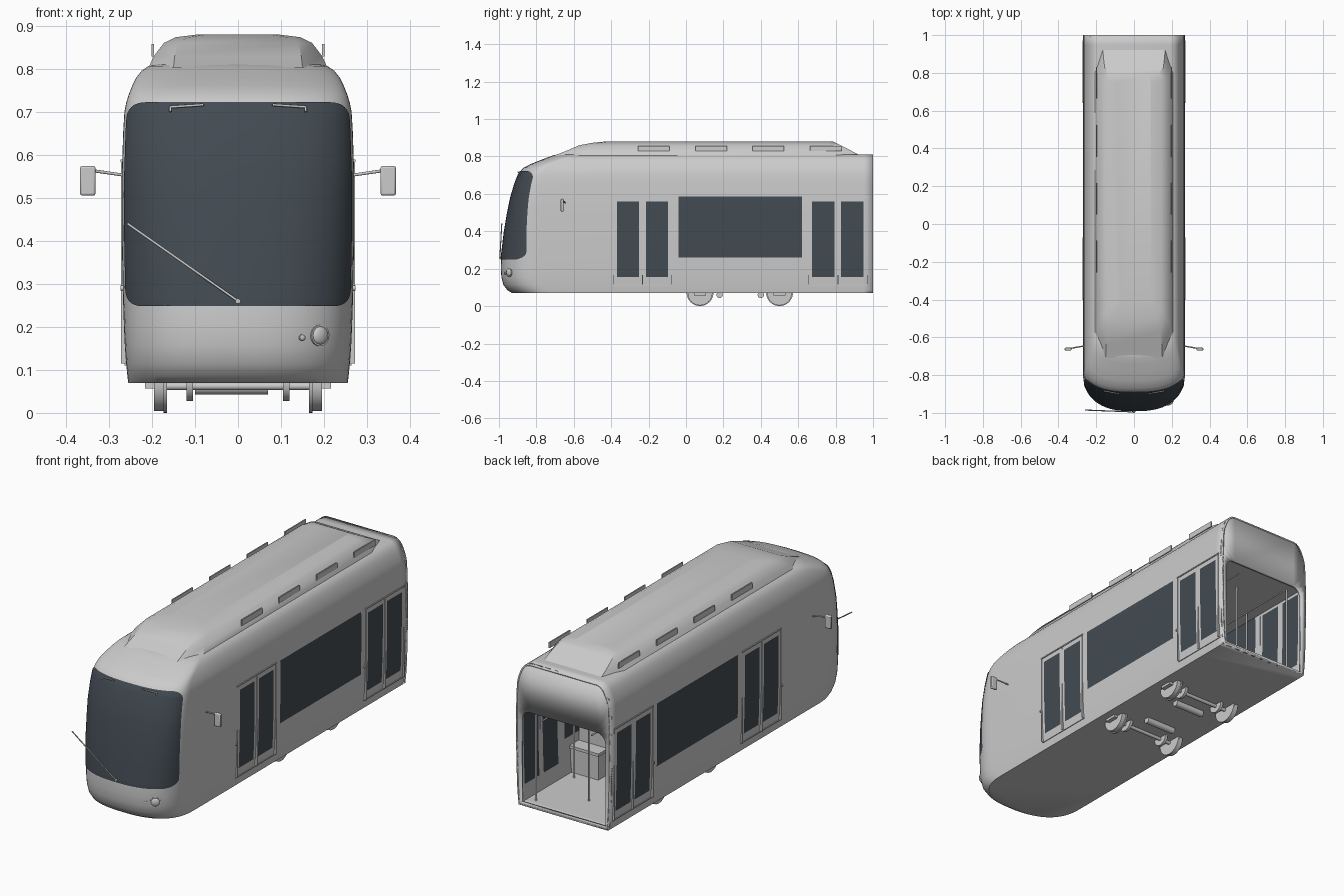
import bpy, bmesh, math
from mathutils import Vector, Matrix

if "Cube" in bpy.data.objects:
    bpy.data.objects.remove(bpy.data.objects["Cube"])


def material(name, rgb):
    m = bpy.data.materials.new(name)
    m.use_nodes = True
    m.diffuse_color = (*rgb, 1)
    m.node_tree.nodes["Principled BSDF"].inputs["Base Color"].default_value = (*rgb, 1)
    return m


GREY = material("light grey paint", (0.6, 0.6, 0.6))
GLASS = material("dark glass", (0.055, 0.07, 0.085))


def finish(name, bm, mat=GREY, angle=35):
    bmesh.ops.recalc_face_normals(bm, faces=bm.faces)
    me = bpy.data.meshes.new(name)
    bm.to_mesh(me)
    bm.free()
    me.materials.append(mat)
    for p in me.polygons:
        p.use_smooth = True
    me.set_sharp_from_angle(angle=math.radians(angle))
    ob = bpy.data.objects.new(name, me)
    bpy.context.collection.objects.link(ob)
    return ob


def box(name, x, y, z, mat=GREY):
    bm = bmesh.new()
    lo, hi = Vector((x[0], y[0], z[0])), Vector((x[1], y[1], z[1]))
    size = Matrix.Diagonal([abs(v) for v in hi - lo]).to_4x4()
    bmesh.ops.create_cube(bm, size=1, matrix=Matrix.Translation((lo + hi) / 2) @ size)
    return finish(name, bm, mat)


def rod(name, p, q, r, sides=12):
    p, q = Vector(p), Vector(q)
    bm = bmesh.new()
    turn = (q - p).to_track_quat("Z", "Y").to_matrix().to_4x4()
    bmesh.ops.create_cone(bm, cap_ends=True, segments=sides, radius1=r, radius2=r,
                          depth=(q - p).length, matrix=Matrix.Translation((p + q) / 2) @ turn)
    return finish(name, bm)


def loft(bm, rings, closed=True):
    """Skin rows of points; returns the rows of vertices."""
    rows = [[bm.verts.new(p) for p in ring] for ring in rings]
    n = len(rows[0])
    for a, b in zip(rows, rows[1:]):
        for i in range(n if closed else n - 1):
            j = (i + 1) % n
            bm.faces.new((a[i], a[j], b[j], b[i]))
    return rows


# Body levels: height, half width, front y
LEVELS = [(.07, .255, -.93), (.085, .257, -.955), (.115, .26, -.977), (.155, .263, -.987),
          (.2, .265, -.99), (.26, .267, -.988), (.4, .27, -.971), (.5, .27, -.954),
          (.56, .27, -.942), (.585, .269, -.936), (.65, .267, -.917), (.7, .264, -.898),
          (.72, .26, -.887), (.74, .254, -.868), (.76, .246, -.83), (.78, .236, -.78),
          (.795, .224, -.74), (.806, .208, -.71), (.81, .19, -.69)]


def nose(z, t, out=0.0):
    """Point on the rounded front at height z; t runs 0..pi from left to right."""
    for a, b in zip(LEVELS, LEVELS[1:]):
        if z <= b[0] + 1e-6:
            break
    k = (z - a[0]) / (b[0] - a[0])
    w, f = a[1] + k * (b[1] - a[1]), a[2] + k * (b[2] - a[2])
    d = .21 - .18 * max(0, z - .26)
    c, s = math.cos(t), max(0, math.sin(t))
    x = math.copysign(abs(c) ** .8, c) * (w + out)
    return Vector((x, f + d - (d + out) * s ** .8, z))


# Body shell, with side windows on matching faces
DOORS = (-.2325, .8125)
PANES = [(-.04, .62, .26, .585)]
for c in DOORS:
    PANES += [(c - .1375, c - .0175, .155, .56), (c + .0175, c + .1375, .155, .56)]
columns = sorted({1.0, -.5} | {round(v, 4) for p in PANES for v in p[:2]}, reverse=True)
rings = []
for z, w, f in LEVELS:
    arc = [nose(z, math.pi * i / 36) for i in range(37)]
    rings.append([(w, y, z) for y in columns] + arc + [(-w, y, z) for y in reversed(columns)])
bm = bmesh.new()
rows = loft(bm, rings, closed=False)
bm.faces.new(rows[0])
bm.faces.new(rows[-1])
for face in bm.faces:
    c = face.calc_center_median()
    if abs(c.x) > .2 and any(a < c.y < b and lo < c.z < hi for a, b, lo, hi in PANES):
        face.material_index = 1
body = finish("body_shell", bm)
body.data.materials.append(GLASS)
mod = body.modifiers.new("wall thickness", "SOLIDIFY")
mod.thickness, mod.offset = .008, -1

# Windscreen plate with rounded corners
bm = bmesh.new()
low, high, r = .248, .722, .04
heights = [low + r * (1 - math.cos(math.pi / 16 * i)) for i in range(9)]
heights += [v[0] for v in LEVELS if low + r < v[0] < high - r]
heights += [high - r * (1 - math.sin(math.pi / 16 * i)) for i in range(9)]
rings = []
for z in heights:
    k = min(1, max(0, (r - min(z - low, high - z)) / r))
    t0 = .28 + .4 * (1 - math.sqrt(1 - k * k))
    rings.append([nose(z, t0 + (math.pi - 2 * t0) * i / 40, .003) for i in range(41)])
loft(bm, rings, closed=False)
finish("windscreen", bm, GLASS)

# Open rear end frame
bm = bmesh.new()
outer = [(w, z) for z, w, f in LEVELS]
inner = [(.24, .085)] + [(.19 + .05 * math.cos(a), .51 + .05 * math.sin(a))
                         for a in [math.pi / 12 * i for i in range(7)]]
for half in (outer, inner):
    loop = half + [(-x, z) for x, z in reversed(half)]
    vs = [bm.verts.new((x, .999, z)) for x, z in loop]
    for i, v in enumerate(vs):
        bm.edges.new((v, vs[i - 1]))
bmesh.ops.triangle_fill(bm, use_beauty=True, edges=bm.edges[:])
frame = finish("rear_frame", bm)
mod = frame.modifiers.new("thickness", "SOLIDIFY")
mod.thickness, mod.offset = .014, 0
frame.location.y = -.006

# Roof equipment cover
bm = bmesh.new()
rings = []
for z, wide, narrow, f0, f1, b1, b0 in [(.803, .208, .15, -.71, -.58, .8, .935),
                                        (.83, .195, .147, -.64, -.55, .79, .885),
                                        (.86, .172, .14, -.57, -.5, .77, .825),
                                        (.873, .145, .115, -.5, -.46, .76, .8),
                                        (.88, .09, .07, -.43, -.41, .75, .785)]:
    half = [(narrow, f0), (wide, f1), (wide, b1), (narrow + .015, b0)]
    rings.append([(x, y, z) for x, y in half] + [(-x, y, z) for x, y in reversed(half)])
rows = loft(bm, rings)
bm.faces.new(rows[0])
bm.faces.new(rows[-1])
finish("roof_cover", bm, angle=25)

for s, side in ((1, "left"), (-1, "right")):
    # Roof vents
    for y in (-.172, .134, .44, .748):
        box(side + "_roof_vent", (s * .195, s * .201), (y - .084, y + .084), (.828, .857))

    # Door trims and buttons
    for c in DOORS:
        for e in (c - .156, c, c + .156):
            box(side + "_door_post", (s * .261, s * .2715), (e - .002, e + .002), (.115, .585))
        box(side + "_door_top_rail", (s * .264, s * .273), (c - .16, c + .16), (.583, .589))
        box(side + "_door_sill", (s * .255, s * .2635), (c - .16, c + .16), (.11, .115))
        rod(side + "_door_button", (s * .264, c - .165, .29), (s * .273, c - .165, .29), .006)

    # Mirrors
    rod(side + "_mirror_arm", (s * .262, -.645, .552), (s * .345, -.66, .564), .0035)
    head = box(side + "_mirror", (s * .331, s * .367), (-.67, -.655), (.505, .574))
    mod = head.modifiers.new("round", "BEVEL")
    mod.width, mod.segments = .005, 2

    # Headlamps, seated along the surface normal
    for name, x, z, r in (("headlamp", .19, .18, .025), ("marker_lamp", .149, .175, .008)):
        t = math.acos((x / .264) ** 1.25)
        p = nose(z, t)
        n = (nose(z, t + .02) - nose(z, t - .02)).cross(Vector((0, 0, 1))).normalized()
        n = n if n.y < 0 else -n
        rod(side + "_" + name + "_ring", p - n * .01, p + n * .003, r, 24)
        bm = bmesh.new()
        dome = n.to_track_quat("Z", "Y").to_matrix().to_4x4() @ Matrix.Diagonal((1, 1, .45, 1))
        bmesh.ops.create_uvsphere(bm, u_segments=20, v_segments=10, radius=r * .85,
                                  matrix=Matrix.Translation(p + n * .002) @ dome)
        finish(side + "_" + name, bm)

    # Small bracket at the top of the windscreen
    a, b = Vector((s * .08, -.899, .716)), Vector((s * .157, -.885, .711))
    rod(side + "_bracket", a, b, .003)
    rod(side + "_bracket_end", b, b + Vector((0, -.006, -.011)), .003)

    # Bogie wheels, brake discs and seats above them
    for y in (.075, .5):
        rod(side + "_wheel", (s * .172, y, .07), (s * .195, y, .07), .066, 32)
        rod(side + "_wheel_flange", (s * .165, y, .072), (s * .173, y, .072), .072, 32)
        box(side + "_axle_box", (s * .19, s * .216), (y - .032, y + .032), (.057, .074))
        rod(side + "_brake_disc", (s * .105, y, .07), (s * .12, y, .07), .042, 24)
        box(side + "_seat_base", (s * .095, s * .255), (y - .078, y + .078), (.076, .2))
        box(side + "_seat_cushion", (s * .09, s * .255), (y - .085, y + .085), (.2, .215))
        box(side + "_seat_back", (s * .09, s * .255), (y - .01, y + .01), (.215, .37))

    # Grab poles and ceiling rail
    for y in (.62, .93):
        rod(side + "_grab_pole", (s * .205, y, .077), (s * .205, y, .575), .005)
    rod(side + "_hand_rail", (s * .14, -.5, .52), (s * .14, .97, .52), .004)

# Axles and motor tubes
for y in (.075, .5):
    rod("axle", (-.17, y, .062), (.17, y, .062), .009)
for y in (.18, .4):
    rod("motor_tube", (-.1, y, .06), (.07, y, .06), .017, 20)

# Interior
box("ceiling", (-.26, .26), (-.55, .99), (.572, .58))
box("cab_partition", (-.255, .255), (-.55, -.54), (.076, .575))
rod("centre_pole", (0, .79, .077), (0, .79, .575), .005)

# Windscreen wiper
rod("wiper_arm", (0, -.995, .26), (-.257, -.985, .44), .003)
rod("wiper_pivot", (0, -.98, .26), (0, -1, .26), .006)
